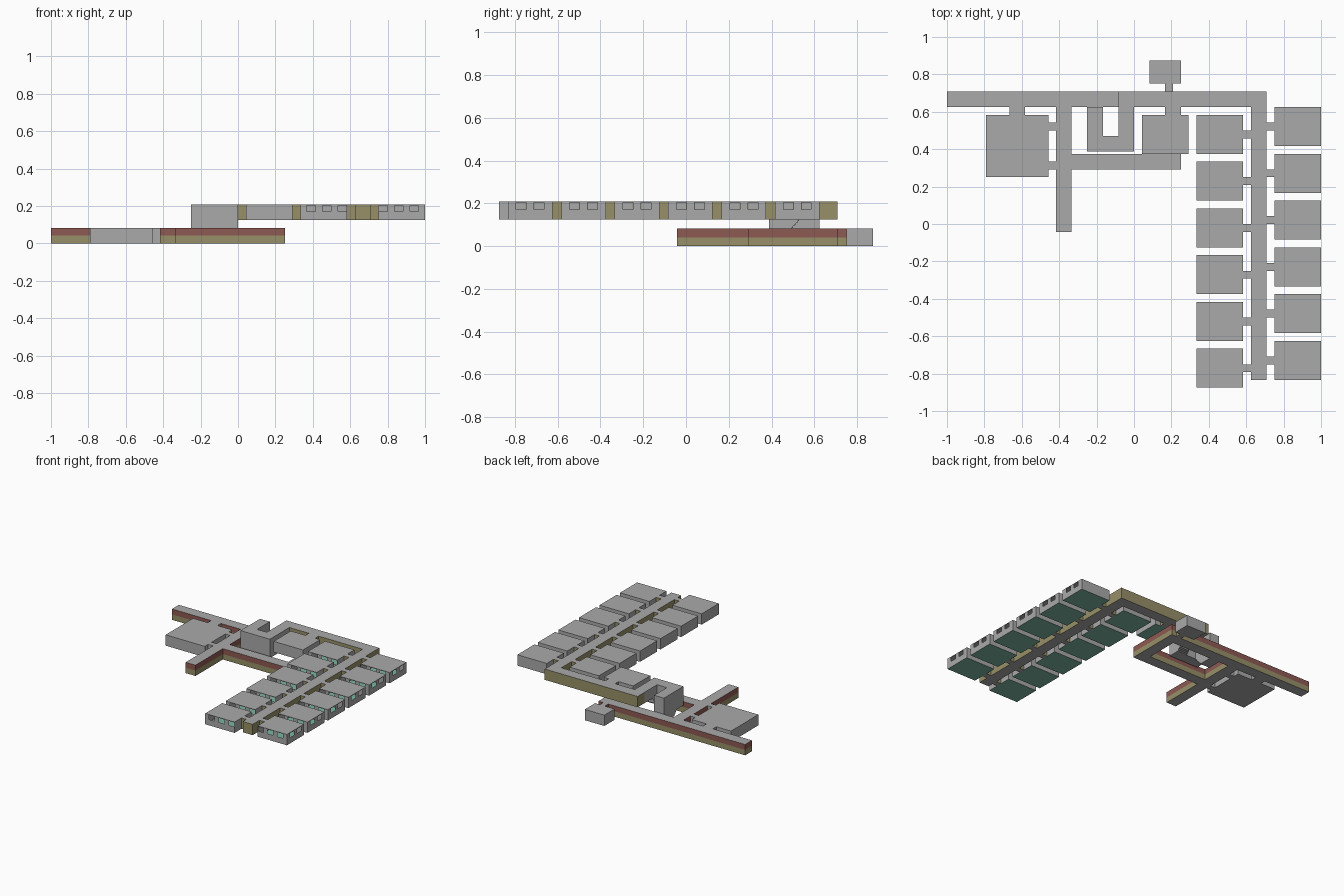
import bpy, bmesh

if "Cube" in bpy.data.objects:
    bpy.data.objects.remove(bpy.data.objects["Cube"])

U = 1 / 24  # one plan unit


def mat(name, col):
    m = bpy.data.materials.new(name)
    m.diffuse_color = (*col, 1)
    m.use_nodes = True
    m.node_tree.nodes["Principled BSDF"].inputs["Base Color"].default_value = m.diffuse_color
    return m


GREY = mat("plaster grey", (0.40, 0.40, 0.40))
RED = mat("upper wall red", (0.27, 0.10, 0.086))
SAND = mat("corridor sand", (0.31, 0.28, 0.14))
TEAL = mat("room floor teal", (0.20, 0.46, 0.36))
MATS = [GREY, RED, SAND, TEAL]
G, R, S, T = range(4)


def quad(bm, pts, mi):
    f = bm.faces.new([bm.verts.new([c * U for c in p]) for p in pts])
    f.material_index = mi


def finish(name, bm):
    me = bpy.data.meshes.new(name)
    bm.to_mesh(me)
    bm.free()
    for m in MATS:
        me.materials.append(m)
    ob = bpy.data.objects.new(name, me)
    bpy.context.collection.objects.link(ob)
    return ob


def wall(bm, a, b, z0, z1, mi, wins=()):
    """Wall from a to b; wins are window centres measured from a."""
    L = abs(b[0] - a[0]) + abs(b[1] - a[1])
    dx, dy = (b[0] - a[0]) / L, (b[1] - a[1]) / L

    def piece(s, e, lo, hi):
        p, q = (a[0] + dx * s, a[1] + dy * s), (a[0] + dx * e, a[1] + dy * e)
        quad(bm, [(*p, lo), (*q, lo), (*q, hi), (*p, hi)], mi)

    if not wins:
        piece(0, L, z0, z1)
        return
    lo, hi = z0 + 1.1, z1 - 0.1
    piece(0, L, z0, lo)
    piece(0, L, hi, z1)
    at = 0
    for w in sorted(wins):
        piece(at, w - 0.56, lo, hi)
        at = w + 0.56
    piece(at, L, lo, hi)


def shell(bm, rect, bands, floor=G, front=(), right=()):
    """Closed box with walls in colour bands [(z0, z1, colour)]."""
    x0, x1, y0, y1 = rect
    for z0, z1, mi in bands:
        wall(bm, (x0, y0), (x1, y0), z0, z1, mi, front)
        wall(bm, (x1, y0), (x1, y1), z0, z1, mi, right)
        wall(bm, (x1, y1), (x0, y1), z0, z1, mi)
        wall(bm, (x0, y1), (x0, y0), z0, z1, mi)
    zb, zt = bands[0][0], bands[-1][1]
    quad(bm, [(x0, y0, zt), (x1, y0, zt), (x1, y1, zt), (x0, y1, zt)], G)
    quad(bm, [(x0, y0, zb), (x0, y1, zb), (x1, y1, zb), (x1, y0, zb)], floor)


def part(name, rects, bands, **kw):
    bm = bmesh.new()
    for r in rects:
        shell(bm, r, bands, **kw)
    finish(name, bm)


LOW_HALL = [(0, 1, S), (1, 2, R)]
LOW_ROOM = [(0, 2, G)]
UP_HALL = [(3, 5, S)]
UP_ROOM = [(3, 5, G)]

# Lower storey: two-tone corridors, rooms and their doorways
part("lower_corridors", [(-24, 6, 15, 17), (-10, -8, -1, 15), (-8, 6, 7, 9),
                         (4, 6, 9, 15), (4, 5, 17, 18)], LOW_HALL)
part("large_hall", [(-19, -11, 6, 14)], LOW_ROOM)
part("large_hall_doorways", [(-16, -14, 14, 15), (-11, -10, 12, 13),
                             (-11, -10, 7, 8)], LOW_ROOM)
part("small_back_room", [(2, 6, 18, 21)], LOW_ROOM)

# Upper storey: corridors and doorways
part("upper_corridors", [(-2, 17, 15, 17), (15, 17, -20, 15)], UP_HALL)
part("upper_doorways", [(4, 6, 14, 15)]
     + [(17, 18, 12 - 6 * k, 13 - 6 * k) for k in range(6)]
     + [(14, 15, 11 - 6 * k, 12 - 6 * k) for k in range(6)], UP_HALL)
part("plain_upper_room", [(1, 7, 9, 14)], UP_ROOM, floor=T)

# Windowed rooms on both sides of the long corridor
CENTRES = (0.62, 2.62, 4.62)
for k in range(6):
    d = 6 * k
    part(f"right_room_{k + 1}", [(18, 24, 10 - d, 15 - d)], UP_ROOM, floor=T,
         front=CENTRES, right=(1.5, 3.5))
    part(f"left_room_{k + 1}", [(8, 14, 9 - d, 14 - d)], UP_ROOM, floor=T,
         front=[6 - c for c in CENTRES])

# Stairwell: landing plus two flights with stepped undersides
YL, YS, N = 9.3, 11.3, 8
part("stair_landing", [(-6, 0, YL, YS)], [(1.5, 5, G)])


def flight(name, x0, x1, z_end):
    prof = [(YS, 5), (YS, 1.5)]
    rise, run = (z_end - 1.5) / N, 1.4 / N
    for i in range(N):
        y, z = YS + i * run, 1.5 + i * rise
        if rise > 0:
            prof += [(y + run, z), (y + run, z + rise)]
        else:
            prof += [(y, z + rise), (y + run, z + rise)]
    prof += [(15, z_end), (15, 5)]
    prof = [p for i, p in enumerate(prof) if i == 0 or p != prof[i - 1]]
    bm = bmesh.new()
    quad(bm, [(x0, y, z) for y, z in prof], G)
    ret = bmesh.ops.extrude_face_region(bm, geom=bm.faces[:])
    moved = [v for v in ret["geom"] if isinstance(v, bmesh.types.BMVert)]
    bmesh.ops.translate(bm, verts=moved, vec=((x1 - x0) * U, 0, 0))
    bmesh.ops.recalc_face_normals(bm, faces=bm.faces[:])
    finish(name, bm)


flight("lower_stair_flight", -6, -4, 0)
flight("upper_stair_flight", -2, 0, 3)
